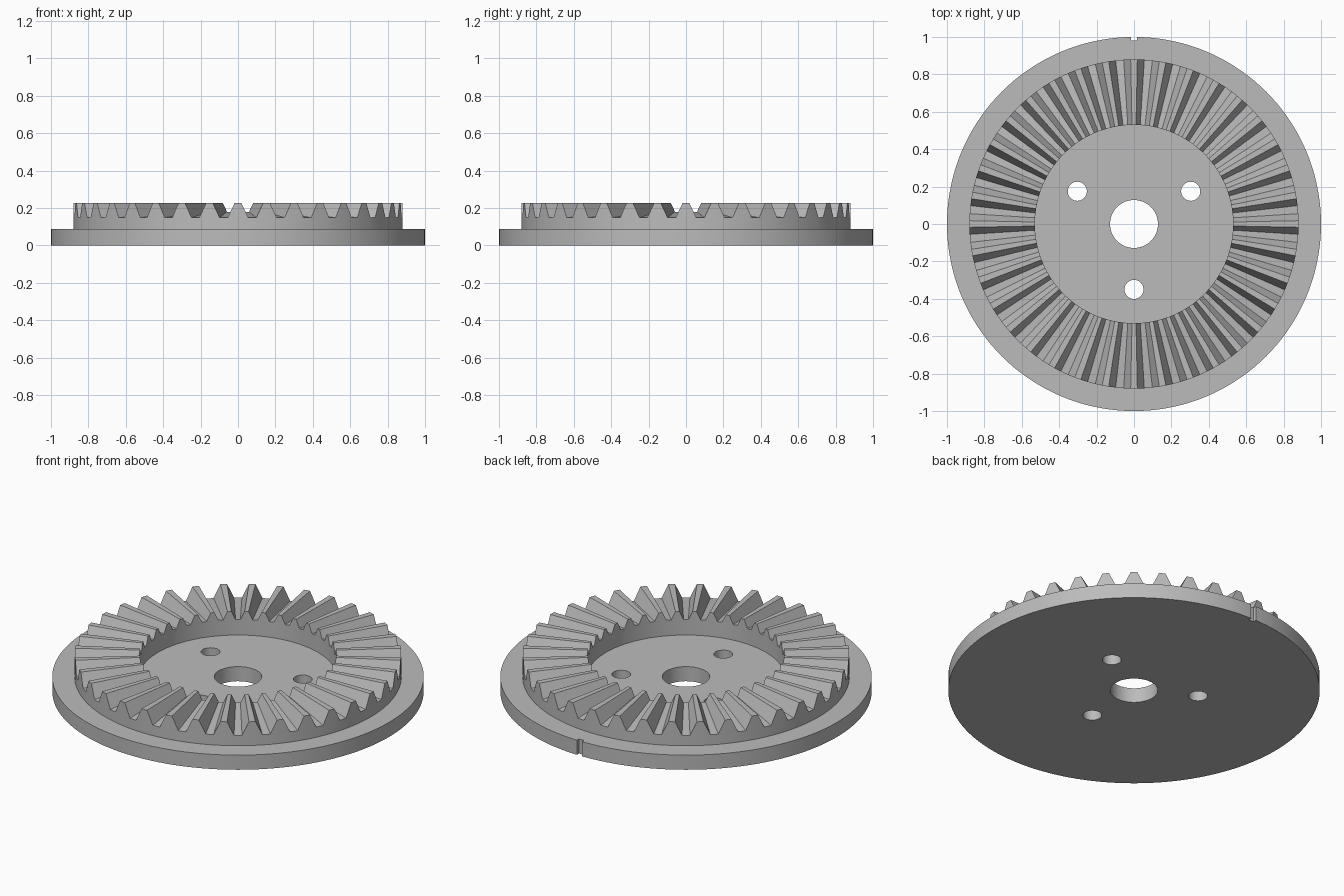
import bpy, bmesh
from math import sin, cos, radians

old = bpy.data.objects.get("Cube")
if old:
    bpy.data.objects.remove(old)

PLATE_H, TIP_Z, TOOTH_DEPTH = 0.087, 0.228, 0.08
R_OUT, R_IN, TEETH = 0.88, 0.53, 36

steel = bpy.data.materials.new("grey steel")
steel.use_nodes = True
GREY = (0.5, 0.5, 0.5, 1)
steel.diffuse_color = GREY
steel.node_tree.nodes["Principled BSDF"].inputs["Base Color"].default_value = GREY


def smooth(obj):
    bpy.ops.object.select_all(action='DESELECT')
    obj.select_set(True)
    bpy.context.view_layer.objects.active = obj
    bpy.ops.object.shade_smooth_by_angle(angle=radians(25))


def cylinder(name, radius, depth, loc, sides):
    bpy.ops.mesh.primitive_cylinder_add(vertices=sides, radius=radius, depth=depth, location=loc)
    obj = bpy.context.object
    obj.name = name
    return obj


# Base plate
plate = cylinder("base_plate", 1, PLATE_H, (0, 0, PLATE_H / 2), 144)
plate.data.materials.append(steel)

# Cutters: centre bore, three bolt holes, index notch in the rear rim
cutters = [cylinder("bore_cutter", 0.128, 1, (0, 0, 0), 64)]
for i in range(3):
    a = radians(30 + 120 * i)
    cutters.append(cylinder(f"bolt_hole_cutter_{i + 1}", 0.051, 1,
                            (0.35 * cos(a), 0.35 * sin(a), 0), 40))
bpy.ops.mesh.primitive_cube_add(size=1, location=(0, 1.03, 0))
notch = bpy.context.object
notch.name = "notch_cutter"
notch.scale = (0.034, 0.1, 1)
cutters.append(notch)
for c in cutters:
    mod = plate.modifiers.new(c.name, 'BOOLEAN')
    mod.operation, mod.solver, mod.object = 'DIFFERENCE', 'EXACT', c
bpy.context.view_layer.objects.active = plate
for c in cutters:
    bpy.ops.object.select_all(action='DESELECT')
    plate.select_set(True)
    bpy.context.view_layer.objects.active = plate
    bpy.ops.object.modifier_apply(modifier=c.name)
for c in cutters:
    bpy.data.objects.remove(c)
smooth(plate)

# Toothed ring: tooth edges run to a common apex, so teeth taper inwards
bm = bmesh.new()
columns = []
for t in range(TEETH):
    for offset, drop in ((-3.6, 1), (-1.15, 0), (1.15, 0), (3.6, 1)):
        a = radians(t * 360 / TEETH + offset)
        section = []
        for r, is_top in ((R_OUT, False), (R_OUT, True), (R_IN, True), (R_IN, False)):
            z = TIP_Z - drop * TOOTH_DEPTH * r / R_OUT if is_top else PLATE_H - 0.02
            section.append(bm.verts.new((r * cos(a), r * sin(a), z)))
        columns.append(section)
for i, a in enumerate(columns):
    b = columns[(i + 1) % len(columns)]
    for j in range(4):
        k = (j + 1) % 4
        bm.faces.new((a[j], b[j], b[k], a[k]))
bmesh.ops.recalc_face_normals(bm, faces=bm.faces)
mesh = bpy.data.meshes.new("toothed_ring")
bm.to_mesh(mesh)
bm.free()
ring = bpy.data.objects.new("toothed_ring", mesh)
bpy.context.collection.objects.link(ring)
mesh.materials.append(steel)
smooth(ring)
